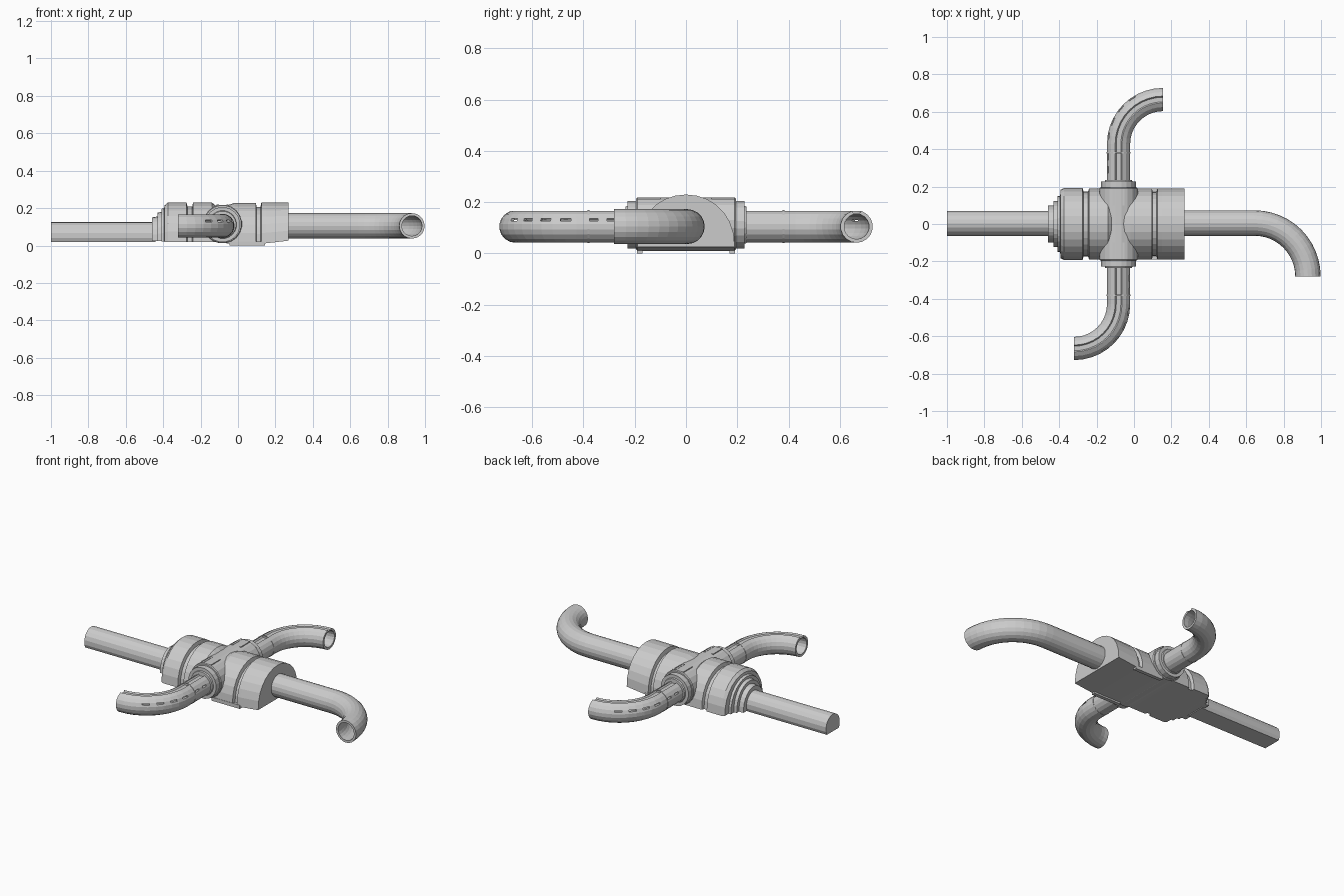
import bpy, bmesh
from math import sin, cos, pi, radians
from mathutils import Vector

if "Cube" in bpy.data.objects:
    bpy.data.objects.remove(bpy.data.objects["Cube"])

CX, PZ = -0.0825, 0.105      # side pipe axis x, pipe centre height


def make(name, bm):
    bmesh.ops.recalc_face_normals(bm, faces=bm.faces)
    me = bpy.data.meshes.new(name)
    bm.to_mesh(me)
    bm.free()
    ob = bpy.data.objects.new(name, me)
    bpy.context.collection.objects.link(ob)
    return ob


def bridge(bm, a, b):
    n = len(a)
    for i in range(n):
        bm.faces.new((a[i], a[(i + 1) % n], b[(i + 1) % n], b[i]))


def loft(name, rings):
    """Closed solid through a list of equal-length rings."""
    bm = bmesh.new()
    vs = [[bm.verts.new(p) for p in r] for r in rings]
    for a, b in zip(vs, vs[1:]):
        bridge(bm, a, b)
    bm.faces.new(vs[0])
    bm.faces.new(vs[-1])
    return make(name, bm)


def arch(x, w, top, bot, n=14):
    """Flat-bottomed elliptical arch in the yz plane."""
    return [(x, w * cos(pi * i / n), bot + (top - bot) * sin(pi * i / n) ** 0.9)
            for i in range(n + 1)]


def disc(y, r, z, n=20):
    return [(CX + r * cos(2 * pi * (i + .5) / n), y, z + r * sin(2 * pi * (i + .5) / n))
            for i in range(n)]


def circle(r, n=18):
    return [(r * cos(2 * pi * i / n), r * sin(2 * pi * i / n)) for i in range(n)]


def sweep(name, path, outer, inner):
    """Hollow pipe along a level path of (point, tangent)."""
    bm = bmesh.new()

    def rings(prof):
        return [[bm.verts.new((p[0] + t[1] * u, p[1] - t[0] * u, PZ + v))
                 for u, v in prof] for p, t in path]
    o, i = rings(outer), rings(inner)
    for r in (o, i):
        for a, b in zip(r, r[1:]):
            bridge(bm, a, b)
    bridge(bm, o[0], i[0])
    bridge(bm, o[-1], i[-1])
    return make(name, bm)


def box(bm, c, s, ang=0):
    ret = bmesh.ops.create_cube(bm, size=1)
    for v in ret['verts']:
        x, y, z = v.co.x * s[0], v.co.y * s[1], v.co.z * s[2]
        v.co = Vector((c[0] + x * cos(ang) - y * sin(ang),
                       c[1] + x * sin(ang) + y * cos(ang), c[2] + z))


# main arched housing with stepped nose and two grooves
steps = [(-.46, .10, .150, .025), (-.43, .10, .155, .025),
         (-.43, .122, .175, .025), (-.41, .122, .18, .025),
         (-.41, .15, .195, .022), (-.395, .15, .20, .022),
         (-.392, .183, .215, .02), (-.375, .193, .23, .02),
         (-.275, .193, .23, .02), (-.27, .175, .208, .02),
         (-.245, .175, .208, .02), (-.24, .19, .23, .02),
         (-.14, .19, .23, .02), (-.12, .185, .213, .018),
         (-.06, .185, .213, .012), (-.02, .19, .228, .01),
         (.095, .19, .228, .01), (.10, .172, .205, .01),
         (.12, .172, .205, .01), (.125, .19, .23, .01),
         (.15, .19, .23, .012), (.27, .19, .23, .026)]
loft("housing", [arch(*s) for s in steps])

# flat-bottomed inlet pipe
loft("inlet_pipe", [[(x, .003 + y, z) for x, y, z in
     [(x, .058, .02), (x, .066, .04), (x, .066, .068), (x, .058, .092), (x, .042, .11),
      (x, .022, .122), (x, 0, .126), (x, -.022, .122), (x, -.042, .11), (x, -.058, .092),
      (x, -.066, .068), (x, -.066, .04), (x, -.058, .02)]] for x in (-1, -.44)])

# curved outlet pipe
R = .285
path = [((.2, .005), (1, 0)), ((.45, .005), (1, 0))]
for k in range(13):
    a = pi / 2 * k / 12
    path.append(((.645 + R * sin(a), -.28 + R * cos(a)), (cos(a), -sin(a))))
sweep("outlet_pipe", path, circle(.068, 20), circle(.054, 20))

# cross tee through the housing
loft("cross_tee", [disc(y, r, .115) for y, r in
     [(-.195, .100), (-.19, .104), (-.1, .104), (.1, .104), (.19, .104), (.195, .100)]])

# side pipe section: circle with a channel along the top
outer, inner = [], []
for d in [-90 + 20 * i for i in range(9)] + [73, 77, 103, 107] + [110 + 20 * i for i in range(8)]:
    r = .054 if 76 < d < 104 else .063
    outer.append((r * cos(radians(d)), r * sin(radians(d))))
    inner.append((.049 * cos(radians(d)), .049 * sin(radians(d))))

# side pipes, the second is the first turned half round
for s, side in ((1, "back"), (-1, "front")):
    B, y0 = .2375, .428
    path = [((CX, s * .15), (0, s)), ((CX, s * .38), (0, s))]
    for k in range(11):
        a = pi / 2 * k / 10
        path.append(((CX + s * (B - B * cos(a)), s * (y0 + B * sin(a))),
                     (s * sin(a), s * cos(a))))
    pipe = sweep(side + "_pipe", path, outer, inner)

    # row of slots along the outer wall
    bm = bmesh.new()
    for y in (.29, .36):
        box(bm, (CX - s * .055, s * y, .131), (.03, .035, .01))
    for deg in (8, 24, 40, 56):
        a = radians(deg)
        q = B + .055
        box(bm, (CX + s * (B - q * cos(a)), s * (y0 + q * sin(a)), .131),
            (.03, .042, .01), -a)
    cut = make(side + "_slot_cutter", bm)
    cut.hide_render = True
    cut.hide_set(True)
    m = pipe.modifiers.new("slots", 'BOOLEAN')
    m.operation, m.object, m.solver = 'DIFFERENCE', cut, 'EXACT'

    # flange and thin joint band
    loft(side + "_flange", [disc(s * y, r, .112) for y, r in
         [(.18, .094), (.228, .094), (.228, .075), (.236, .072)]])
    loft(side + "_joint_band", [disc(s * y, .0645, PZ) for y in (.377, .384)])

    # foot rail below the housing edge
    bm = bmesh.new()
    box(bm, (.05, s * .18, .011), (.19, .022, .022))
    # short ribs on top of the tee
    for dx in (-.026, .026):
        box(bm, (CX + dx, s * .145, .21), (.012, .09, .016))
    make(side + "_rails", bm)
